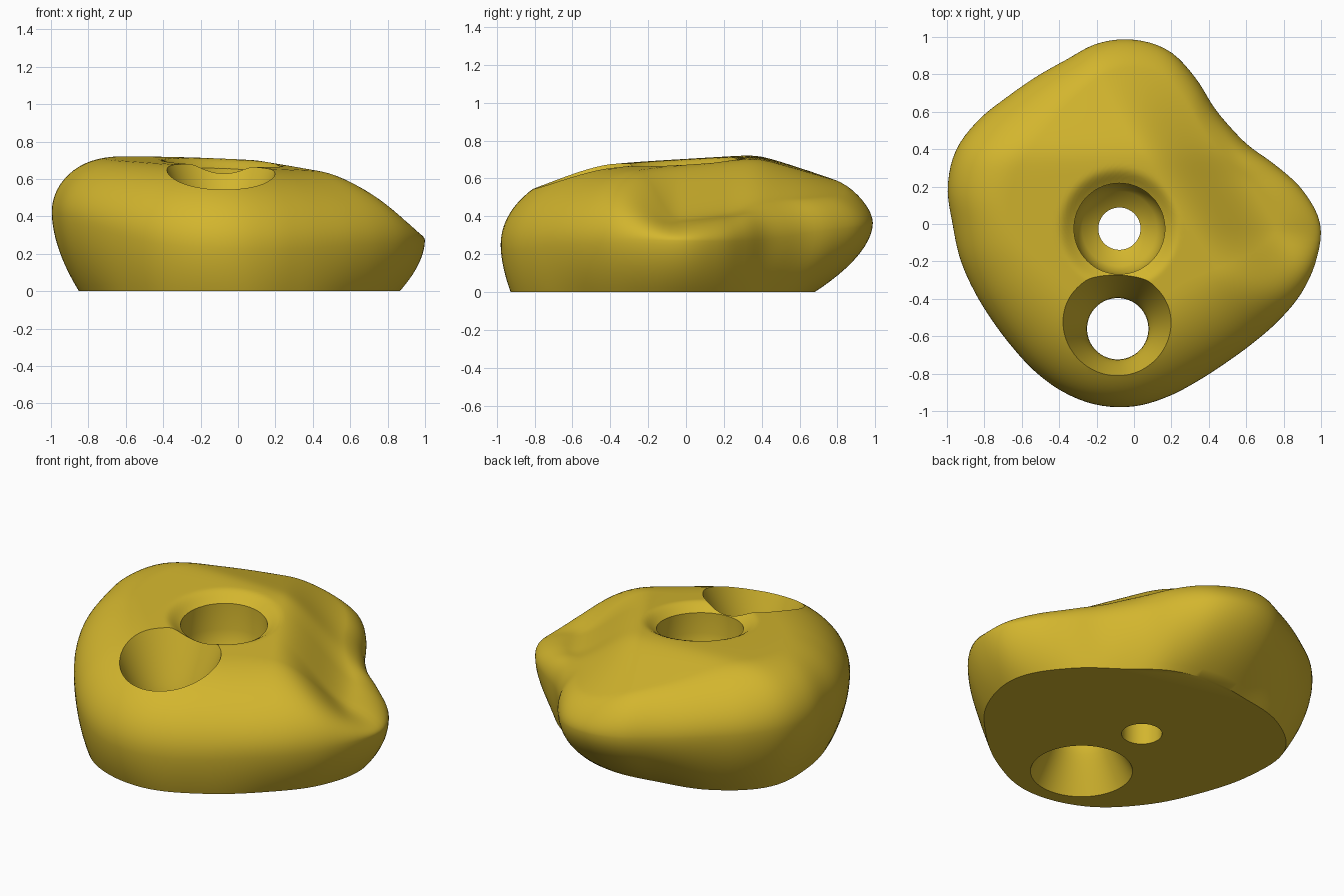
import bpy, bmesh, math

cube = bpy.data.objects.get("Cube")
if cube:
    bpy.data.objects.remove(cube)

SEGMENTS = 144

# Controls at even angles, anticlockwise from +x
REACH = [.995, .92, .82, .745, .73, .76, .85, .945, .985, .985, .95, .945, .96, 1, 1.03, 1.015,
         .97, .948, .927, .917, .925, .95, .975, .987, .975, .94, .905, .89, .9, .93, .968, .993]
BASE = [.86, .75, .66, .67, .68, .7, .8, .88, .84, .82, .86, .92, .925, .86, .83, .86]
BULGE = [.27, .27, .29, .33, .36, .38, .4, .42, .42, .39, .33, .27, .25, .25, .27, .28]
ROUND = [.22, .2, .18, .16, .15, .2, .28, .32, .32, .4, .46, .5, .52, .53, .52, .42]


def around(values, turn):
    """Smooth closed interpolation of values, turn in 0..1."""
    f = turn * len(values)
    i = int(f)
    t = f - i
    a, b, c, d = (values[(i + k) % len(values)] for k in (-1, 0, 1, 2))
    return b + t * ((c - a) + t * ((2 * a - 5 * b + 4 * c - d) + t * (3 * (b - c) + d - a))) / 2


def ramp(low, high, value):
    t = min(max((value - low) / (high - low), 0), 1)
    return t * t * (3 - 2 * t)


def top_height(x, y):
    """Domed plateau, lowered at the back and dished at the back right."""
    h = .688 - .05 * x - .04 * x * x + .06 * y
    k = 30
    h -= .37 * math.log(1 + math.exp(k * (y - .38))) / k
    dish = .25 * ramp(.22, .66, .85 * x + .5 * y)
    h -= dish * ramp(-.5, -.03, y) * (1 - .75 * ramp(.2, .95, y))
    h -= .06 * (1 - ramp(.21, .33, math.hypot(x + .08, y + .025)))
    return h


def wall_point(turn, t):
    r0, r1 = around(BASE, turn), around(REACH, turn)
    r = r0 + (r1 - r0) * (1 - (1 - t) ** 1.8)
    a = turn * math.tau
    return r * math.cos(a), r * math.sin(a), around(BULGE, turn) * t


def cap_point(turn, s):
    """s from 0 to 1 is the rounded shoulder, 1 to 2 the top inward."""
    a = turn * math.tau
    flat = 1 - around(ROUND, turn)
    if s < 1:
        u, lift = flat + (1 - flat) * math.cos(s * math.pi / 2), math.sin(s * math.pi / 2)
    else:
        u, lift = flat * (2 - s), 1
    r = around(REACH, turn) * u
    x, y = r * math.cos(a), r * math.sin(a)
    e = around(BULGE, turn)
    return x, y, e + (top_height(x, y) - e) * lift


def make_object(name, bm, material):
    bmesh.ops.recalc_face_normals(bm, faces=bm.faces)
    mesh = bpy.data.meshes.new(name)
    bm.to_mesh(mesh)
    bm.free()
    mesh.materials.append(material)
    obj = bpy.data.objects.new(name, mesh)
    bpy.context.collection.objects.link(obj)
    return obj


def skin(bm, rings):
    """Join rings of vertices with quads."""
    for a, b in zip(rings, rings[1:]):
        n = len(a)
        for i in range(n):
            bm.faces.new((a[i], a[(i + 1) % n], b[(i + 1) % n], b[i]))


def bore(name, x, y, profile, material):
    """Round cutter turned from (radius, height) pairs."""
    bm = bmesh.new()
    n = 96
    rings = [[bm.verts.new((x + r * math.cos(math.tau * i / n), y + r * math.sin(math.tau * i / n), z))
              for i in range(n)] for r, z in profile]
    skin(bm, rings)
    bm.faces.new(rings[0])
    bm.faces.new(rings[-1])
    obj = make_object(name, bm, material)
    obj.hide_render = True
    return obj


# Mustard colour
mustard = bpy.data.materials.new("mustard yellow")
mustard.use_nodes = True
colour = (.65, .465, .027, 1)
mustard.diffuse_color = colour
mustard.node_tree.nodes["Principled BSDF"].inputs["Base Color"].default_value = colour

# Body: side wall, rounded shoulder and sculpted top
bm = bmesh.new()
turns = [i / SEGMENTS for i in range(SEGMENTS)]
rings = [[bm.verts.new(wall_point(u, k / 12)) for u in turns] for k in range(12)]
rings += [[bm.verts.new(cap_point(u, k / 18)) for u in turns] for k in range(18)]
rings += [[bm.verts.new(cap_point(u, 1 + k / 36)) for u in turns] for k in range(36)]
skin(bm, rings)
bm.faces.new(rings[0])
centre = bm.verts.new((0, 0, top_height(0, 0)))
last = rings[-1]
for i in range(SEGMENTS):
    bm.faces.new((last[i], last[(i + 1) % SEGMENTS], centre))
body = make_object("grip_body", bm, mustard)

# Waisted finger hole through the front
waist = []
for k in range(-2, 25):
    z = k * .035
    d = z - .28
    waist.append((.164 + math.sqrt((.43 if d > 0 else .53) ** 2 * d * d + .0009) - .03, z))
finger_hole = bore("finger_hole_cutter", -.087, -.56, waist, mustard)

# Bolt hole with a sloped seat
bolt_hole = bore("bolt_hole_cutter", -.078, -.025,
                 [(.113, -.1), (.113, .3), (.2, .36), (.23, .42), (.243, .5), (.243, .9)], mustard)

bpy.context.view_layer.objects.active = body
for cutter in (finger_hole, bolt_hole):
    cut = body.modifiers.new(cutter.name, 'BOOLEAN')
    cut.operation = 'DIFFERENCE'
    cut.solver = 'EXACT'
    cut.object = cutter
    bpy.ops.object.modifier_apply(modifier=cut.name)
    bpy.data.objects.remove(cutter)

bpy.ops.object.select_all(action='DESELECT')
body.select_set(True)
bpy.ops.object.shade_smooth_by_angle(angle=math.radians(35))
